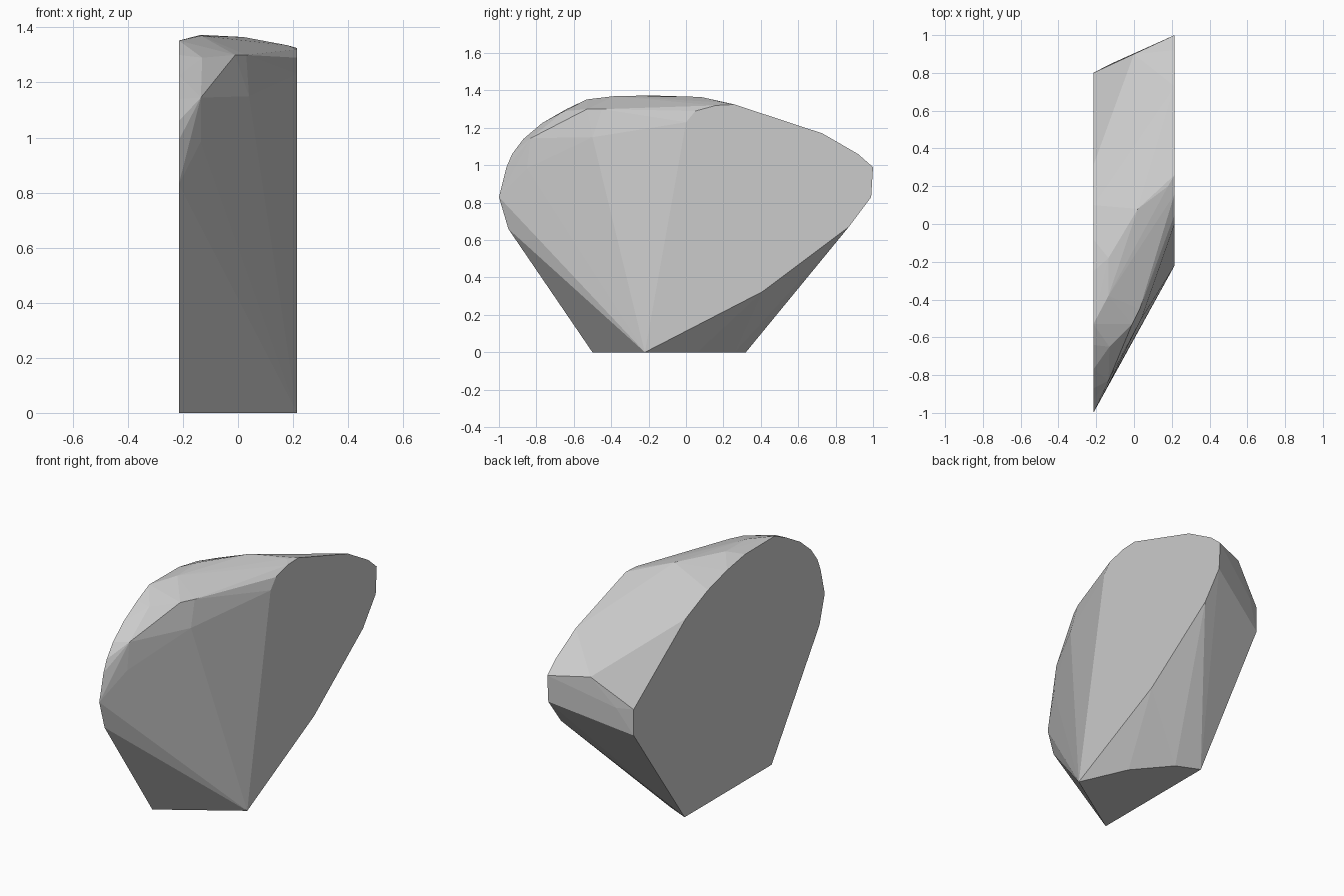
import bpy, bmesh

if "Cube" in bpy.data.objects:
    bpy.data.objects.remove(bpy.data.objects["Cube"])

W = 0.215

# Flat left side profile (y, z)
left = [(-.5, 0), (-.95, .66), (-1, .83), (-.96, .99), (-.93, 1.06), (-.87, 1.14),
        (-.77, 1.225), (-.64, 1.3), (-.53, 1.352), (-.25, 1.35), (-.08, 1.32),
        (.1, 1.27), (.31, 1.18), (.8, .825), (.8, .67), (.32, 0)]

# Flat right side profile (y, z)
right = [(-.22, 0), (-.02, 1.12), (0, 1.23), (.05, 1.29), (.16, 1.32), (.26, 1.325),
         (.73, 1.17), (.92, 1.06), (1, .99), (.99, .83), (.87, .67), (.41, .325)]

# Chipped corners between the sides (x, y, z)
chips = [(.09, .06, 0), (-.08, .26, 0),
         (-.135, -.85, .985), (-.135, -.83, 1.145), (-.13, -.65, 1.29),
         (-.01, -.53, 1.3), (.03, -.45, 1.3), (.04, -.5, 1.15),
         (-.135, -.38, 1.37), (-.135, -.18, 1.373), (.02, .08, 1.365), (.18, .2, 1.335),
         (0, .9, 1.0), (-.13, .845, .83)]

points = [(-W, y, z) for y, z in left] + [(W, y, z) for y, z in right] + chips

# Faceted stone wrapped around all corners
bm = bmesh.new()
for p in points:
    bm.verts.new(p)
hull = bmesh.ops.convex_hull(bm, input=bm.verts[:])
spare = {g for g in hull["geom_interior"] + hull["geom_unused"]
         if isinstance(g, bmesh.types.BMVert)}
bmesh.ops.delete(bm, geom=list(spare), context='VERTS')
bmesh.ops.dissolve_limit(bm, angle_limit=0.01, verts=bm.verts[:], edges=bm.edges[:])
bmesh.ops.recalc_face_normals(bm, faces=bm.faces[:])

mesh = bpy.data.meshes.new("stone")
bm.to_mesh(mesh)
bm.free()

grey = bpy.data.materials.new("stone grey")
grey.diffuse_color = (.6, .6, .6, 1)
grey.use_nodes = True
grey.node_tree.nodes["Principled BSDF"].inputs["Base Color"].default_value = grey.diffuse_color
mesh.materials.append(grey)
bpy.context.collection.objects.link(bpy.data.objects.new("stone", mesh))
